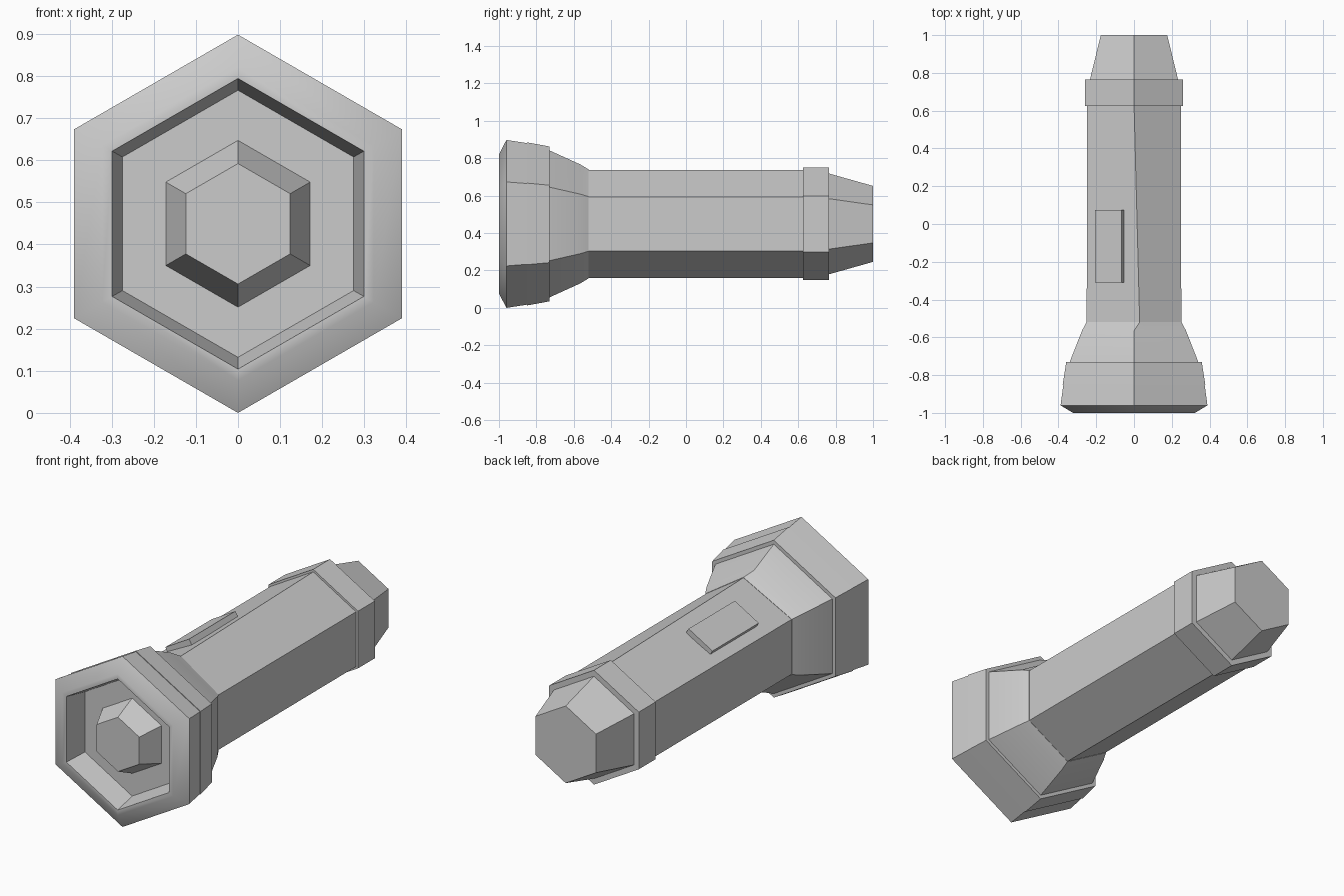
import bpy, bmesh, math
from mathutils import Matrix, Vector

if "Cube" in bpy.data.objects:
    bpy.data.objects.remove(bpy.data.objects["Cube"], do_unlink=True)

AXIS_Z = 0.449      # height of the torch axis
SIDES = 6
RIDGE_SHIFT = 0.03  # sideways offset of the top ridge where body meets neck

grey = bpy.data.materials.new("plain grey")
grey.use_nodes = True
grey.diffuse_color = (0.6, 0.6, 0.6, 1)
grey.node_tree.nodes["Principled BSDF"].inputs["Base Color"].default_value = (0.6, 0.6, 0.6, 1)


def finish(name, bm, smooth=None):
    bmesh.ops.recalc_face_normals(bm, faces=bm.faces)
    mesh = bpy.data.meshes.new(name)
    bm.to_mesh(mesh)
    bm.free()
    mesh.materials.append(grey)
    obj = bpy.data.objects.new(name, mesh)
    bpy.context.collection.objects.link(obj)
    if smooth:
        bpy.ops.object.select_all(action='DESELECT')
        obj.select_set(True)
        bpy.context.view_layer.objects.active = obj
        bpy.ops.object.shade_smooth_by_angle(angle=math.radians(smooth))
    return obj


def hex_loft(name, profile, shifted_ring=None, smooth=None):
    """Closed hexagonal loft along y from (y, radius) pairs, a corner on top."""
    bm = bmesh.new()
    rings = []
    for i, (y, r) in enumerate(profile):
        ring = []
        for k in range(SIDES):
            a = math.pi / 2 + k * math.tau / SIDES
            x = r * math.cos(a)
            if k == 0 and i == shifted_ring:
                x += RIDGE_SHIFT
            ring.append(bm.verts.new((x, y, AXIS_Z + r * math.sin(a))))
        rings.append(ring)
    for a, b in zip(rings, rings[1:]):
        for k in range(SIDES):
            n = (k + 1) % SIDES
            bm.faces.new((a[k], a[n], b[n], b[k]))
    bm.faces.new(rings[0])
    bm.faces.new(rings[-1])
    return finish(name, bm, smooth)


# Head: recessed reflector, bevelled rim and outer shell
hex_loft("head_rim", [(-0.88, 0.317), (-1.0, 0.345), (-1.0, 0.372),
                      (-0.96, 0.449), (-0.845, 0.431)], smooth=35)
hex_loft("bulb", [(-0.875, 0.198), (-0.88, 0.198), (-0.998, 0.143)])
hex_loft("head_ring", [(-0.85, 0.436), (-0.73, 0.414)])
# Flared neck down to the handle
hex_loft("neck", [(-0.74, 0.396), (-0.73, 0.393), (-0.565, 0.318), (-0.52, 0.291)],
         shifted_ring=3, smooth=35)

# Handle, collar and tapered tail
hex_loft("handle", [(-0.52, 0.289), (0.64, 0.288)], shifted_ring=0)
hex_loft("tail_collar", [(0.625, 0.301), (0.765, 0.301)])
hex_loft("tail_cap", [(0.755, 0.272), (1.0, 0.203)])

# Switch plate lying on the upper right face of the handle
slope = math.radians(30)
along = Vector((-math.cos(slope), 0, -math.sin(slope)))
normal = Vector((-math.sin(slope), 0, math.cos(slope)))
bottom, top = -0.02, 0.022
centre = Vector((0, -0.118, AXIS_Z + 0.287)) + along * 0.145 + normal * (bottom + top) / 2
bm = bmesh.new()
bmesh.ops.create_cube(bm, size=1, matrix=(
    Matrix.Translation(centre) @ Matrix.Rotation(-slope, 4, 'Y')
    @ Matrix.Diagonal((0.16, 0.385, top - bottom, 1))))
finish("switch", bm)
